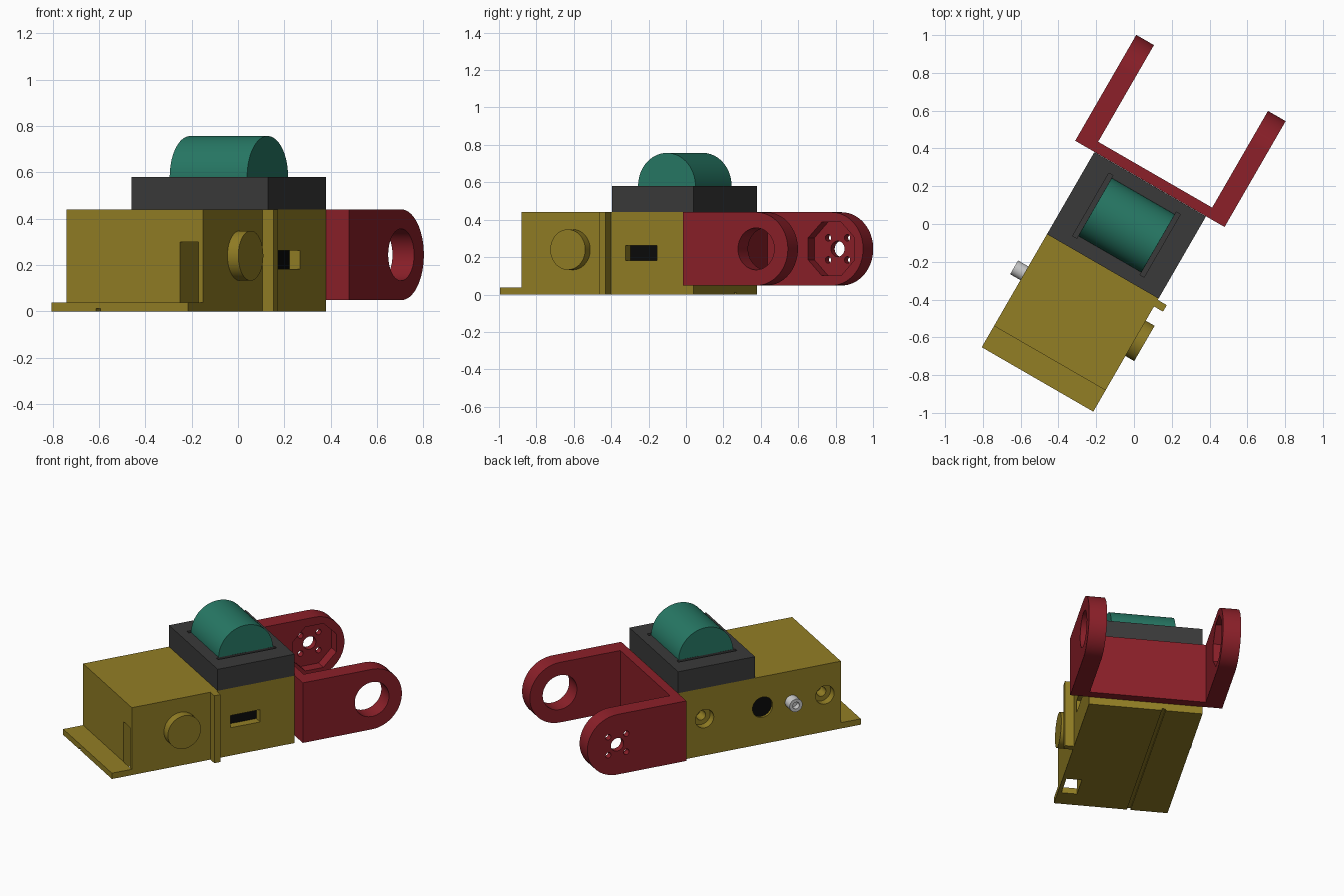
import bpy, bmesh, math
from mathutils import Matrix, Vector

if "Cube" in bpy.data.objects:
    bpy.data.objects.remove(bpy.data.objects["Cube"])

# Everything is built in an axis-aligned frame, then turned -30 degrees about z
parts = []


def material(name, rgb):
    m = bpy.data.materials.new(name)
    m.diffuse_color = (*rgb, 1)
    m.use_nodes = True
    m.node_tree.nodes["Principled BSDF"].inputs["Base Color"].default_value = m.diffuse_color
    return m


gold = material("gold", (0.29, 0.21, 0.018))
red = material("red", (0.26, 0.014, 0.022))
teal = material("teal", (0.02, 0.19, 0.13))
dark = material("dark_grey", (0.042, 0.042, 0.042))
black = material("black", (0.003, 0.003, 0.003))


def finish(name, bm, mat=None, keep=True):
    bmesh.ops.recalc_face_normals(bm, faces=bm.faces)
    me = bpy.data.meshes.new(name)
    bm.to_mesh(me)
    bm.free()
    ob = bpy.data.objects.new(name, me)
    bpy.context.collection.objects.link(ob)
    if mat:
        me.materials.append(mat)
    if keep:
        parts.append(ob)
    return ob


def box(name, x, y, z, mat=None, keep=True):
    bm = bmesh.new()
    size = Vector((x[1] - x[0], y[1] - y[0], z[1] - z[0]))
    mid = Vector((x[0] + x[1], y[0] + y[1], z[0] + z[1])) / 2
    bmesh.ops.create_cube(bm, size=1, matrix=Matrix.Translation(mid) @ Matrix.Diagonal((*size, 1)))
    return finish(name, bm, mat, keep)


def rod(name, x, y, z, r, mat=None, keep=True, n=48):
    """Cylinder lying along x."""
    bm = bmesh.new()
    bmesh.ops.create_cone(bm, cap_ends=True, segments=n, radius1=r, radius2=r, depth=x[1] - x[0],
                          matrix=Matrix.Translation(((x[0] + x[1]) / 2, y, z))
                          @ Matrix.Rotation(math.pi / 2, 4, 'Y')
                          @ Matrix.Rotation(math.pi / n, 4, 'Z'))
    return finish(name, bm, mat, keep)


def extrude_x(name, profile, x, mat):
    """Side profile of (y, z) points swept along x."""
    bm = bmesh.new()
    face = bm.faces.new([bm.verts.new((x[0], y, z)) for y, z in profile])
    new = bmesh.ops.extrude_face_region(bm, geom=[face])["geom"]
    bmesh.ops.translate(bm, vec=(x[1] - x[0], 0, 0),
                        verts=[g for g in new if isinstance(g, bmesh.types.BMVert)])
    return finish(name, bm, mat)


def boolean(ob, tool, op='DIFFERENCE'):
    tool.hide_render = True
    mod = ob.modifiers.new("cut", 'BOOLEAN')
    mod.object, mod.operation, mod.solver = tool, op, 'EXACT'
    bpy.context.view_layer.objects.active = ob
    bpy.ops.object.modifier_apply(modifier=mod.name)
    if tool in parts:
        parts.remove(tool)
    bpy.data.objects.remove(tool)


W = (-0.372, 0.31)      # body width
AXIS = 0.24             # height of all side features

# Housing with base lip
body = extrude_x("housing", [(-0.968, 0), (0.225, 0), (0.225, 0.44), (-0.838, 0.44),
                             (-0.838, 0.038), (-0.968, 0.038)], W, gold)
# Front notch through the floor, underside groove, switch slot, socket
boolean(body, box("c", (0.195, 0.288), (-0.90, -0.67), (0.038, 0.30), keep=False))
boolean(body, box("c", (0.195, 0.288), (-0.838, -0.67), (-0.05, 0.10), keep=False))
boolean(body, box("c", (-0.15, -0.128), (-1.1, 0.4), (-0.05, 0.012), keep=False))
boolean(body, box("c", (0.255, 0.4), (-0.195, 0.0), (0.182, 0.262), keep=False))
boolean(body, rod("c", (-0.45, -0.352), -0.327, AXIS, 0.066, keep=False))
# Counterbored screw holes
for y in (0.052, -0.734):
    boolean(body, rod("c", (-0.45, -0.322), y, AXIS, 0.06, keep=False))
    boolean(body, rod("c", (-0.45, -0.25), y, AXIS, 0.03, keep=False))
box("switch_slot_floor", (0.25, 0.257), (-0.195, 0.0), (0.182, 0.262), black)
rod("socket_face", (-0.356, -0.350), -0.327, AXIS, 0.066, black)

# Side button and rib
rod("side_button", (0.30, 0.364), -0.52, AXIS, 0.108, gold)
box("side_rib", (0.305, 0.365), (-0.325, -0.285), (0, 0.44), gold)

# Hollow peg
peg = rod("side_peg", (-0.435, -0.36), -0.516, AXIS, 0.042)
boolean(peg, rod("c", (-0.5, -0.40), -0.516, AXIS, 0.022, keep=False))

# Top frame with end slits, and roller
frame = box("roller_frame", W, (-0.277, 0.225), (0.44, 0.58), dark)
for x in ((-0.25, -0.2245), (0.1625, 0.187)):
    boolean(frame, box("c", x, (-0.217, 0.167), (0.49, 0.7), keep=False))
rod("roller", (-0.224, 0.162), -0.025, 0.58, 0.177, teal, n=64)

# Fork bracket: back plate and two round-ended arms
R, CY, CZ = 0.196, 0.677, 0.244
arc = [(CY + R * math.cos(a), CZ + R * math.sin(a))
       for a in (math.radians(-90 + 180 * i / 32) for i in range(33))]
arm_profile = [(0.226, CZ + R), (0.226, CZ - R)] + arc
fork = extrude_x("fork_bracket", arm_profile, (-0.49, 0.423), red)
boolean(fork, box("c", (-0.382, 0.315), (0.282, 1.2), (-0.2, 0.7), keep=False))
# Large bore in one arm, horn pocket with bolt holes in the other
boolean(fork, rod("c", (0.2, 0.5), CY, CZ, 0.112, keep=False))
boolean(fork, rod("c", (-0.45, -0.3), CY, CZ, 0.155, keep=False, n=8))
boolean(fork, rod("c", (-0.6, -0.4), CY, CZ, 0.042, keep=False, n=32))
for sy in (-1, 1):
    for sz in (-1, 1):
        boolean(fork, rod("c", (-0.6, -0.4), CY + sy * 0.059, CZ + sz * 0.059, 0.018,
                          keep=False, n=20))

# Turn the assembly and smooth the round sides
turn = Matrix.Rotation(math.radians(-30), 4, 'Z')
for ob in parts:
    ob.data.transform(turn)
    bpy.ops.object.select_all(action='DESELECT')
    ob.select_set(True)
    bpy.context.view_layer.objects.active = ob
    bpy.ops.object.shade_smooth_by_angle(angle=math.radians(30))
